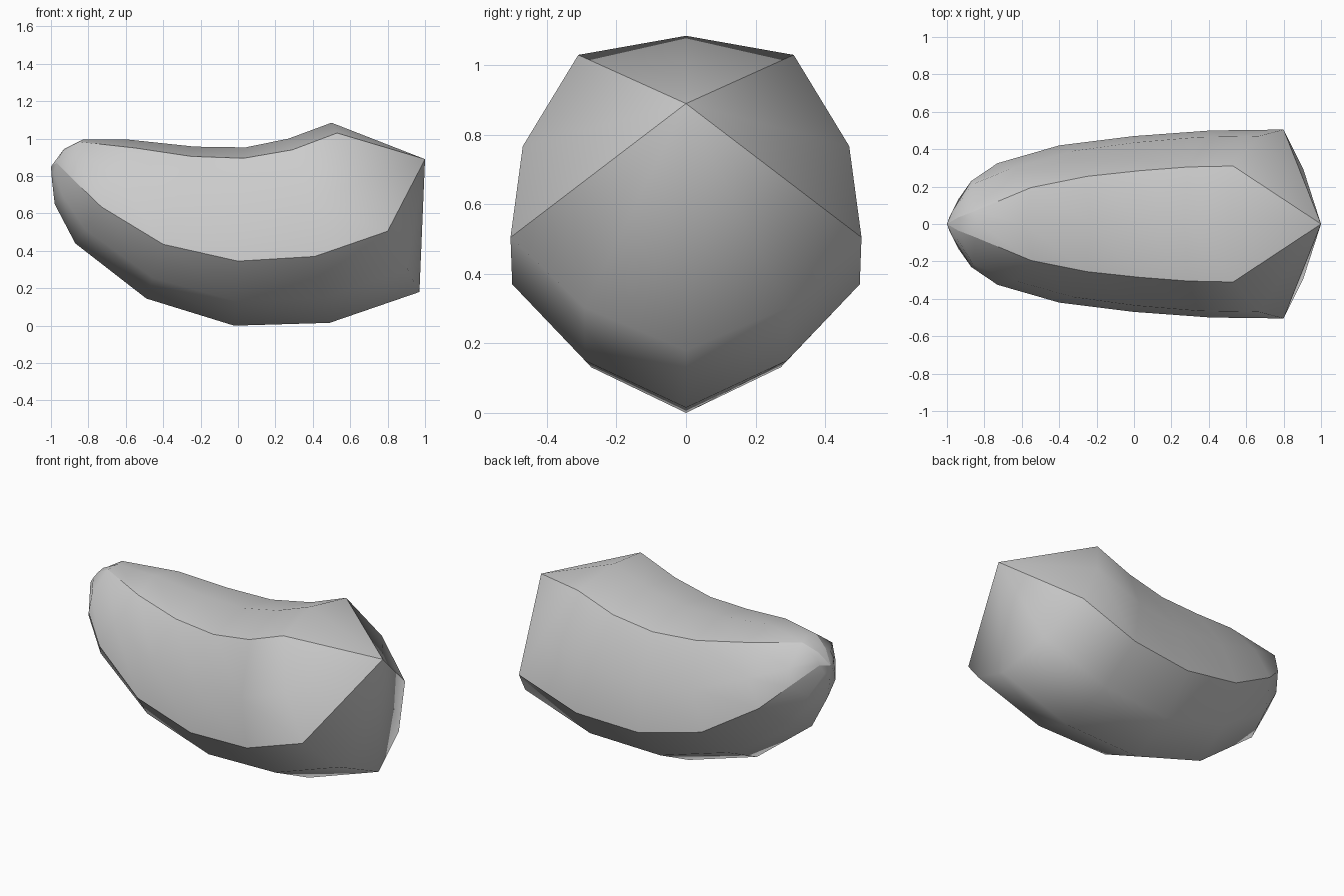
import bpy, bmesh

if "Cube" in bpy.data.objects:
    bpy.data.objects.remove(bpy.data.objects["Cube"])

# Tilted cross-sections, right to left:
# top (x,z), upper ridge (x,y,z), widest ridge (x,y,z), bottom (x,z)
RINGS = [
    ((.50, 1.085), (.53, .31, 1.03), (.80, .505, .505), (.97, .18)),
    ((.27, 1.0), (.29, .305, .94), (.41, .50, .37), (.49, .015)),
    ((.04, .953), (.03, .285, .895), (0, .47, .345), (-.02, .0)),
    ((-.23, .957), (-.25, .255, .905), (-.40, .42, .435), (-.49, .145)),
    ((-.58, .994), (-.55, .195, .95), (-.73, .325, .635), (-.87, .44)),
    ((-.83, .995), (-.85, .07, .983), (-.87, .23, .77), (-.98, .65)),
    ((-.93, .945), (-.94, .035, .93), (-.97, .07, .87), (-.995, .78)),
]
UPPER, WIDE = 1, 3


def half_profile(top, up, wide, bot):
    mid = ((up[0] + wide[0]) / 2, wide[1] * .93, (up[2] + wide[2]) / 2)
    t = .62
    low = (wide[0] + (bot[0] - wide[0]) * t, wide[1] * .58,
           wide[2] + (bot[1] - wide[2]) * t)
    return [(top[0], 0, top[1]), up, mid, wide, low, (bot[0], 0, bot[1])]


bm = bmesh.new()
loops = []
for ring in RINGS:
    half = half_profile(*ring)
    mirrored = [(x, -y, z) for x, y, z in half[-2:0:-1]]
    loops.append([bm.verts.new(p) for p in half + mirrored])
n = len(loops[0])
tips = [bm.verts.new((1, 0, .89)), bm.verts.new((-1, 0, .85))]

# Body skin
for a, b in zip(loops, loops[1:]):
    for i in range(n):
        j = (i + 1) % n
        bm.faces.new((a[i], a[j], b[j], b[i]))
# Fanned ends
for loop, tip in ((loops[0], tips[0]), (loops[-1], tips[1])):
    for i in range(n):
        bm.faces.new((loop[i], loop[(i + 1) % n], tip))
bmesh.ops.recalc_face_normals(bm, faces=bm.faces)
for f in bm.faces:
    f.smooth = True

# Hard creases along the upper and widest ridges
for k in (UPPER, WIDE, n - UPPER, n - WIDE):
    chain = [tips[0]] + [loop[k] for loop in loops] + [tips[1]]
    for a, b in zip(chain, chain[1:]):
        bm.edges.get((a, b)).smooth = False

mesh = bpy.data.meshes.new("curved_body")
bm.to_mesh(mesh)
bm.free()
body = bpy.data.objects.new("curved_body", mesh)
bpy.context.collection.objects.link(body)
